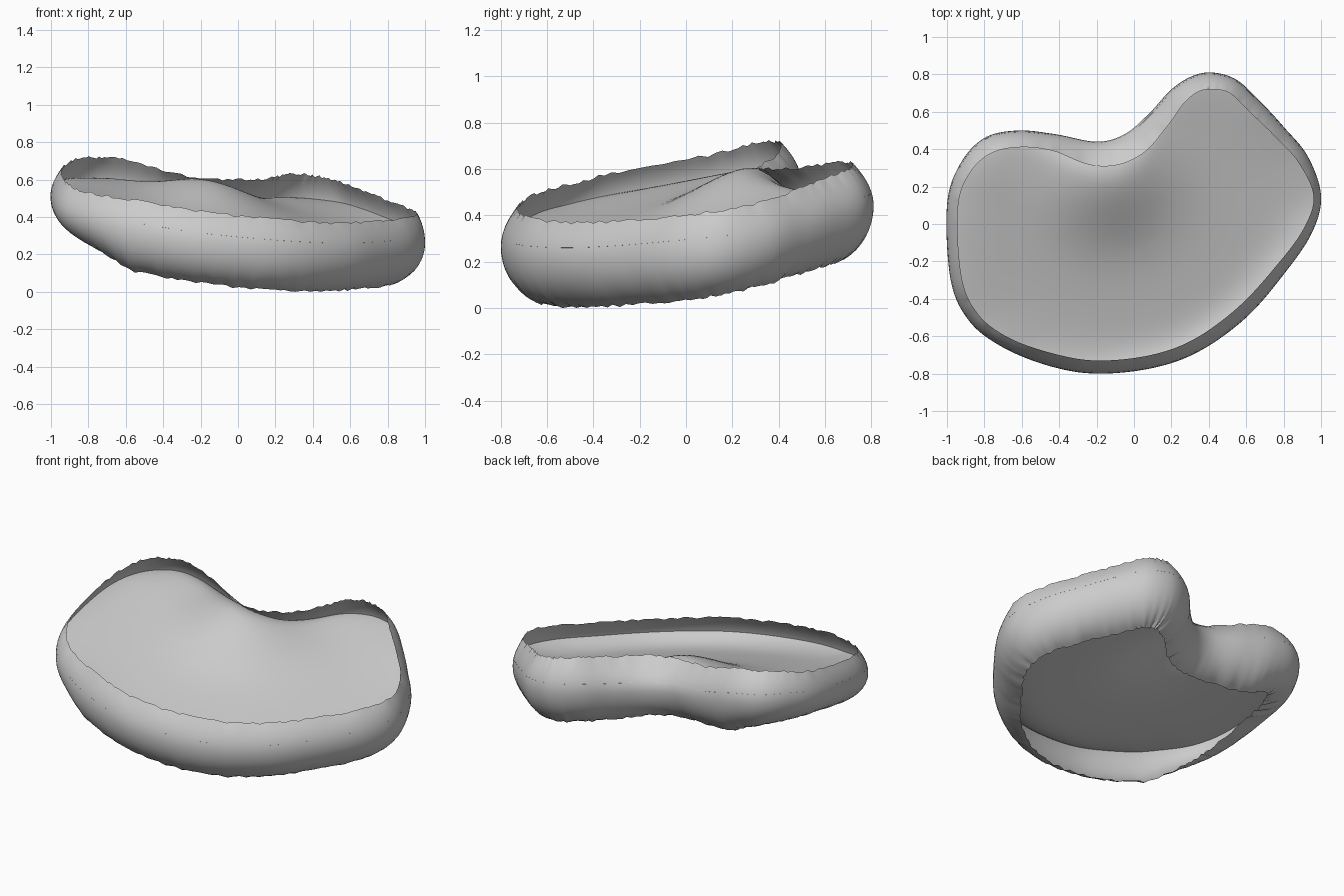
import bpy, bmesh, math, random
from mathutils import Vector

random.seed(4)
if "Cube" in bpy.data.objects:
    bpy.data.objects.remove(bpy.data.objects["Cube"], do_unlink=True)

# Outline of the bulge, counter-clockwise: x, y, rim inset, rim height
OUTLINE = [
    (-.2, .44, .13, .61), (-.42, .48, .09, .66), (-.62, .5, .09, .71), (-.8, .46, .09, .72),
    (-.93, .32, .07, .71), (-1, .1, .06, .66), (-.98, -.3, .06, .59), (-.88, -.52, .06, .54),
    (-.7, -.66, .06, .51), (-.45, -.76, .07, .47), (-.2, -.8, .07, .43), (.1, -.77, .07, .4),
    (.35, -.68, .07, .38), (.6, -.5, .07, .37), (.8, -.27, .06, .38), (.95, -.05, .05, .4),
    (1, .15, .04, .42), (.93, .36, .06, .46), (.8, .52, .07, .51), (.68, .65, .08, .56),
    (.55, .77, .08, .6), (.42, .81, .09, .62), (.31, .79, .09, .63), (.2, .72, .1, .63),
    (.08, .59, .12, .61), (-.05, .48, .14, .6),
]
STEPS = 8          # samples between outline points
CENTRE = Vector((.05, -.12))
FLOOR_RINGS = 20
FLOOR_JOIN = .3    # share of the upper wall at which the floor meets it


def smooth_loop(points, steps):
    """Closed Catmull-Rom curve through points of any dimension."""
    pts = [Vector(p) for p in points]
    n = len(pts)
    loop = []
    for i in range(n):
        a, b, c, d = (pts[(i + k) % n] for k in (-1, 0, 1, 2))
        for s in range(steps):
            t = s / steps
            loop.append(b + (c - a) * (t / 2)
                        + (a * 2 - b * 5 + c * 4 - d) * (t * t / 2)
                        + (b * 3 - a - c * 3 + d) * (t ** 3 / 2))
    return loop


def notch(p):
    """Swelling beside the inward notch."""
    return math.exp(-((p.x + .15) ** 2 + (p.y - .25) ** 2) / .1)


def underside(p):
    lift = .35 * max(0, -.55 - p.x)
    return .138 - .128 * p.x + .179 * p.y + .04 * notch(p) + lift


def floor_height(p):
    return .385 - .18 * p.x + .22 * p.y + .13 * notch(p)


def section(i, loop):
    """One slice of the shell: wall points from rim to lower edge, then floor points."""
    x, y, inset, top = loop[i]
    along = (loop[(i + 1) % len(loop)] - loop[i - 1]).xy.normalized()
    inward = Vector((-along.y, along.x))
    edge = Vector((x, y))
    tuck = .15 + .2 * max(0, -.7 - x) - .6 * max(0, inset - .09)
    low = underside(edge + inward * tuck)
    mid = low + (top - low) * .57
    ragged = random.uniform(-.008, .006)
    pleat = random.uniform(0, .012)

    wall = []
    for k in range(7):                       # upper wall
        s = 1 - k / 6
        p = edge + inward * inset * s * s
        wall.append((p.x, p.y, mid + (top - mid) * s + ragged * s ** 6))
    for k in range(1, 10):                   # lower wall, tucked under
        a = math.radians(75) * k / 9
        down = math.sin(a) / math.sin(math.radians(75))
        tucked = (1 - math.cos(a)) / (1 - math.cos(math.radians(75)))
        p = edge + inward * (tuck * tucked + pleat * down ** 3)
        wall.append((p.x, p.y, max(0, mid + (low - mid) * down + ragged * down ** 6)))

    floor = []
    start = edge + inward * inset * FLOOR_JOIN ** 2
    start_z = mid + (top - mid) * FLOOR_JOIN
    for k in range(FLOOR_RINGS):             # shallow dish
        t = (k / FLOOR_RINGS) ** 1.4
        p = start.lerp(CENTRE, t)
        f = 1 - (1 - min(1, t / .5)) ** 3
        floor.append((p.x, p.y, start_z + (floor_height(p) - start_z) * f))
    return wall, floor


def make_part(name, slices, material, hub=None):
    """Skin a closed ring of slices, optionally closed at a middle point."""
    bm = bmesh.new()
    rows = [[bm.verts.new(p) for p in points] for points in slices]
    middle = bm.verts.new(hub) if hub else None
    for i, right in enumerate(rows):
        left = rows[i - 1]
        for j in range(len(right) - 1):
            bm.faces.new((left[j], left[j + 1], right[j + 1], right[j]))
        if middle:
            bm.faces.new((left[-1], middle, right[-1]))
    bmesh.ops.recalc_face_normals(bm, faces=bm.faces)
    mesh = bpy.data.meshes.new(name)
    bm.to_mesh(mesh)
    bm.free()
    mesh.materials.append(material)
    part = bpy.data.objects.new(name, mesh)
    bpy.context.collection.objects.link(part)
    bpy.ops.object.select_all(action='DESELECT')
    part.select_set(True)
    bpy.context.view_layer.objects.active = part
    bpy.ops.object.shade_smooth_by_angle(angle=math.radians(50))


# Plain grey material
grey = bpy.data.materials.new("plain_grey")
grey.use_nodes = True
colour = (.6, .6, .6, 1)
grey.diffuse_color = colour
grey.node_tree.nodes["Principled BSDF"].inputs["Base Color"].default_value = colour

# Bulging wall, open below, with a dished floor inside
loop = smooth_loop(OUTLINE, STEPS)
walls, floors = zip(*(section(i, loop) for i in range(len(loop))))
make_part("bulging_wall", walls, grey)
make_part("dished_floor", floors, grey, (CENTRE.x, CENTRE.y, floor_height(CENTRE)))
